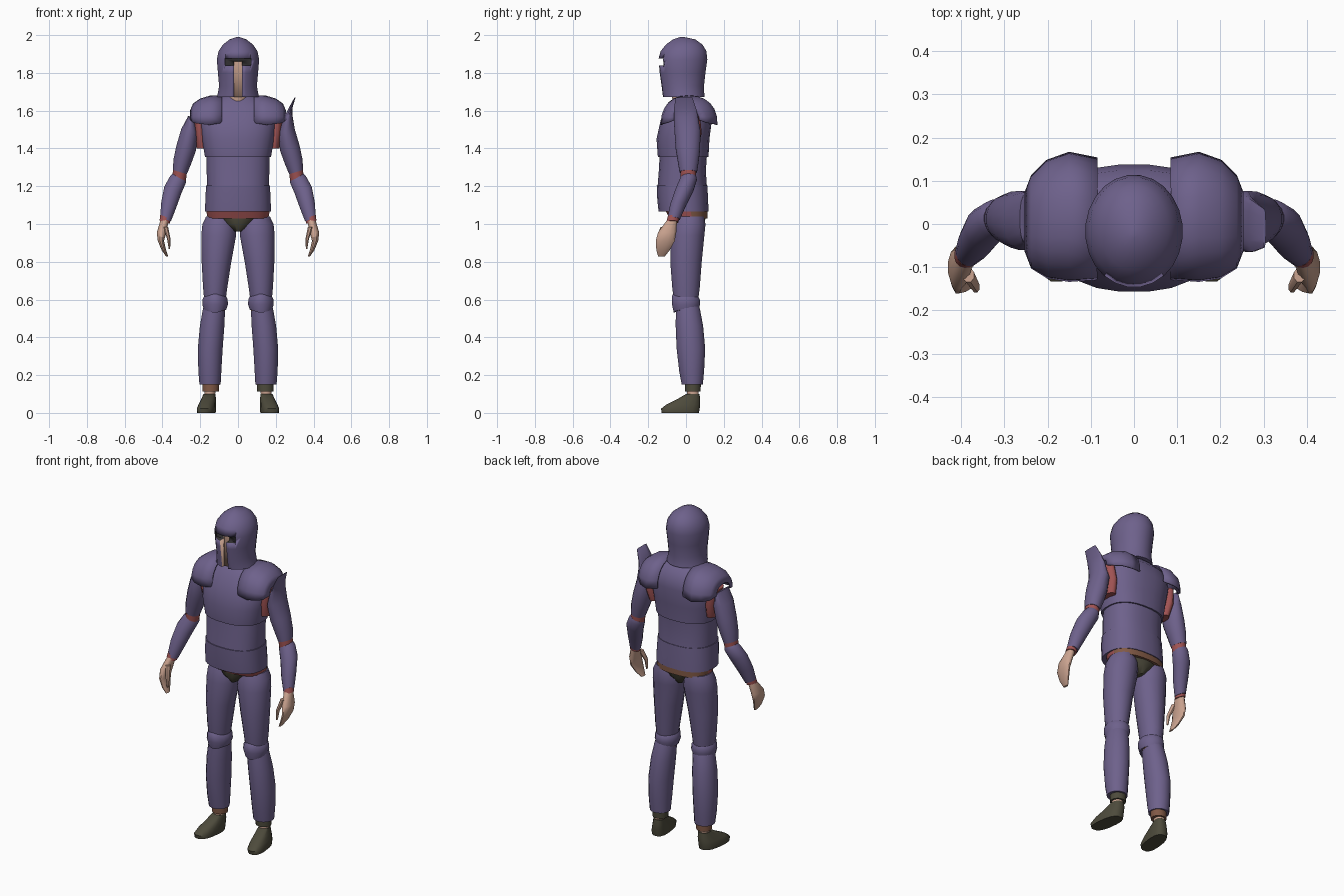
import bpy, bmesh, math

cube = bpy.data.objects.get("Cube")
if cube:
    bpy.data.objects.remove(cube, do_unlink=True)


def material(name, rgb):
    m = bpy.data.materials.new(name)
    m.use_nodes = True
    m.diffuse_color = (*rgb, 1)
    m.node_tree.nodes["Principled BSDF"].inputs["Base Color"].default_value = (*rgb, 1)
    return m


PURPLE = material("purple_armour", (0.155, 0.12, 0.26))
SKIN = material("skin", (0.6, 0.37, 0.28))
RED = material("red_cloth", (0.35, 0.085, 0.085))
OLIVE = material("dark_olive", (0.075, 0.07, 0.045))
BROWN = material("brown_leather", (0.22, 0.1, 0.06))
DARK = material("dark_inside", (0.03, 0.028, 0.03))


def finish(name, bm, mats, angle=45):
    bmesh.ops.recalc_face_normals(bm, faces=bm.faces[:])
    me = bpy.data.meshes.new(name)
    bm.to_mesh(me)
    bm.free()
    for m in mats:
        me.materials.append(m)
    ob = bpy.data.objects.new(name, me)
    bpy.context.collection.objects.link(ob)
    bpy.ops.object.select_all(action='DESELECT')
    ob.select_set(True)
    bpy.context.view_layer.objects.active = ob
    bpy.ops.object.shade_smooth_by_angle(angle=math.radians(angle))
    return ob


def power(v, e):
    return math.copysign(abs(v) ** e, v)


def loft(name, rings, mats, side=1, n=16, square=2.0, tilt=0.0, skew=0.0):
    """Skin rings of (x, y, z, half width, half depth); side mirrors x."""
    bm = bmesh.new()
    loops = []
    for x, y, z, rx, ry in rings:
        loop = []
        for i in range(n):
            a = math.tau * (i + 0.5) / n
            dx = rx * power(math.cos(a), 2 / square)
            dy = ry * power(math.sin(a), 2 / square)
            loop.append(bm.verts.new((side * (x + dx + skew * dy), y + dy, z + tilt * dx)))
        loops.append(loop)
    for a, b in zip(loops, loops[1:]):
        for i in range(n):
            j = (i + 1) % n
            bm.faces.new((a[i], a[j], b[j], b[i]))
    bm.faces.new(loops[0])
    bm.faces.new(loops[-1])
    return finish(name, bm, mats if isinstance(mats, list) else [mats])


def body(name, rows, mats, **kw):
    """Centred loft from rows of (z, half width, front y, back y)."""
    return loft(name, [(0, (f + b) / 2, z, w, (b - f) / 2) for z, w, f, b in rows], mats, **kw)


# Torso plates, each tucked under the one above
body("chest_plate", [(1.355, .176, -.15, .12), (1.45, .192, -.157, .125), (1.55, .203, -.135, .138),
                     (1.62, .18, -.095, .125), (1.665, .11, -.06, .085), (1.68, .07, -.04, .06)],
     PURPLE, n=24, square=2.4)
body("waist_plate", [(1.19, .165, -.152, .112), (1.28, .167, -.145, .106), (1.37, .168, -.14, .112)],
     PURPLE, n=24, square=2.4)
body("hip_plate", [(1.065, .176, -.146, .12), (1.13, .174, -.153, .118), (1.205, .17, -.156, .114)],
     PURPLE, n=24, square=2.4)

# Belt (leather behind, cloth in front) and briefs
belt = body("belt", [(1.03, .162, -.09, .115), (1.075, .17, -.11, .115)], [RED, BROWN], n=24, square=2.4)
for p in belt.data.polygons:
    p.material_index = int(p.center.y > 0.01)
body("briefs", [(.96, .02, -.06, .07), (1.0, .085, -.085, .1), (1.05, .155, -.085, .108)], OLIVE)

# Helmet with a T-shaped opening
body("neck", [(1.64, .055, -.07, .06), (1.7, .05, -.08, .06)], SKIN)
helmet = body("helmet", [(1.672, .112, -.124, .1), (1.685, .109, -.126, .098), (1.73, .101, -.132, .096),
                         (1.8, .107, -.142, .104), (1.87, .113, -.148, .114), (1.915, .104, -.135, .109),
                         (1.95, .08, -.107, .088), (1.977, .045, -.07, .05), (1.99, .008, -.032, -.01)],
              [PURPLE, SKIN, DARK], n=24)


def carve(name, w, floor, z0, z1, index):
    bm = bmesh.new()
    bmesh.ops.create_cube(bm, size=1)
    for v in bm.verts:
        v.co = (v.co.x * 2 * w, floor if v.co.y > 0 else -0.3, z1 if v.co.z > 0 else z0)
    for f in bm.faces:
        f.material_index = index
    cutter = finish(name, bm, [PURPLE, SKIN, DARK])
    cutter.hide_render = True
    mod = helmet.modifiers.new(name, 'BOOLEAN')
    mod.operation = 'DIFFERENCE'
    mod.solver = 'EXACT'
    mod.object = cutter
    bpy.context.view_layer.objects.active = helmet
    bpy.ops.object.modifier_apply(modifier=name)
    bpy.data.objects.remove(cutter, do_unlink=True)


carve("eye_slot_cutter", .068, -.108, 1.838, 1.875, 2)
carve("nose_slot_cutter", .02, -.1, 1.6, 1.86, 1)


def pauldron(name, s):
    """Arched shell over the shoulder, narrowing to its outer rim."""
    bm = bmesh.new()
    n = 12
    rows = []
    for x, front, back, top, base in ((.085, -.125, .15, 1.678, 1.535), (.15, -.13, .163, 1.675, 1.525),
                                      (.2, -.122, .145, 1.66, 1.53), (.235, -.1, .11, 1.635, 1.535),
                                      (.25, -.06, .07, 1.6, 1.55)):
        mid, r = (front + back) / 2, (back - front) / 2
        rows.append([bm.verts.new((s * x, mid - r * power(math.cos(math.pi * i / n), .85),
                                   base + (top - base) * power(math.sin(math.pi * i / n), .85)))
                     for i in range(n + 1)])
    for a, b in zip(rows, rows[1:]):
        for i in range(n):
            bm.faces.new((a[i], a[i + 1], b[i + 1], b[i]))
    ob = finish(name, bm, [PURPLE])
    mod = ob.modifiers.new("thickness", 'SOLIDIFY')
    mod.thickness = 0.008
    mod.offset = 0


for side, s in (("left", 1), ("right", -1)):
    pauldron(side + "_pauldron", s)

    # Arms; the left sleeve rises into a thin upright blade
    loft(side + "_armhole", [(.19, .01, 1.4, .03, .05), (.2, .015, 1.48, .035, .07),
                             (.21, .015, 1.57, .03, .06)], RED, s)
    sleeve = [(.308, .012, 1.275, .038, .047), (.295, .012, 1.33, .047, .056), (.275, .01, 1.4, .052, .066),
              (.255, .008, 1.49, .046, .07), (.25, .012, 1.55, .022, .062)]
    if s > 0:
        sleeve[-1] = (.264, .0, 1.56, .026, .066)
        sleeve += [(.276, -.005, 1.61, .012, .06), (.302, -.01, 1.67, .003, .045)]
    else:
        sleeve.append((.256, .012, 1.57, .008, .05))
    loft(side + "_upper_arm", sleeve, PURPLE, s, tilt=.3)
    loft(side + "_elbow", [(.313, .012, 1.23, .036, .04), (.306, .012, 1.29, .037, .044)], RED, s, tilt=.4)
    loft(side + "_forearm", [(.384, -.066, 1.025, .029, .034), (.367, -.042, 1.1, .04, .043),
                             (.345, -.008, 1.18, .046, .049), (.318, .012, 1.235, .043, .046),
                             (.311, .014, 1.252, .036, .04)], PURPLE, s, tilt=.4)
    loft(side + "_wrist_band", [(.388, -.072, 1.01, .028, .032), (.384, -.066, 1.04, .027, .031)],
         RED, s, tilt=.3)

    # Hands
    loft(side + "_hand", [(.375, -.13, .828, .006, .018), (.392, -.122, .86, .012, .036),
                          (.408, -.11, .91, .017, .052), (.405, -.1, .955, .026, .05),
                          (.388, -.074, 1.02, .023, .028)], SKIN, s, n=12)
    loft(side + "_thumb", [(.363, -.148, .868, .004, .007), (.366, -.146, .92, .01, .013),
                           (.383, -.118, .985, .014, .018)], SKIN, s, n=8)

    # Legs
    loft(side + "_thigh", [(.122, 0, .6, .058, .066), (.121, 0, .66, .065, .074),
                           (.114, 0, .8, .08, .085), (.102, .008, .94, .094, .091),
                           (.1, .015, 1.0, .09, .09), (.1, .018, 1.04, .07, .078)], PURPLE, s)
    loft(side + "_knee_lining", [(.122, .01, .54, .055, .06), (.122, .005, .63, .055, .06)], BROWN, s)
    loft(side + "_shin", [(.148, .033, .15, .057, .057), (.149, .03, .22, .062, .067),
                          (.147, .026, .34, .067, .077), (.137, .018, .46, .066, .074),
                          (.127, .01, .55, .06, .065), (.124, .006, .575, .055, .06)], PURPLE, s)
    knee = loft(side + "_knee_guard", [(.122, 0, .545, .06, .066), (.121, 0, .575, .069, .076),
                                       (.121, 0, .603, .067, .074), (.121, 0, .615, .06, .066)], PURPLE, s)
    for v in knee.data.vertices:
        if v.co.y < 0:
            rise = (v.co.y / .076) ** 4
            v.co.z += rise * (.028 if v.co.z > .59 else -.025 if v.co.z < .56 else 0)

    # Ankle cuff and shoe; the toes turn outward
    loft(side + "_cuff", [(.145, .036, .112, .044, .042), (.143, .036, .165, .046, .044)],
         OLIVE if s > 0 else BROWN, s)
    loft(side + "_ankle", [(.15, .036, .085, .028, .031), (.148, .036, .12, .03, .032)], SKIN, s)
    loft(side + "_shoe", [(.167, -.03, 0, .046, .1), (.167, -.03, .022, .048, .104),
                          (.163, -.014, .045, .044, .09), (.156, .012, .07, .038, .064),
                          (.151, .036, .1, .031, .036)], OLIVE, s, square=2.6, skew=-.12)
